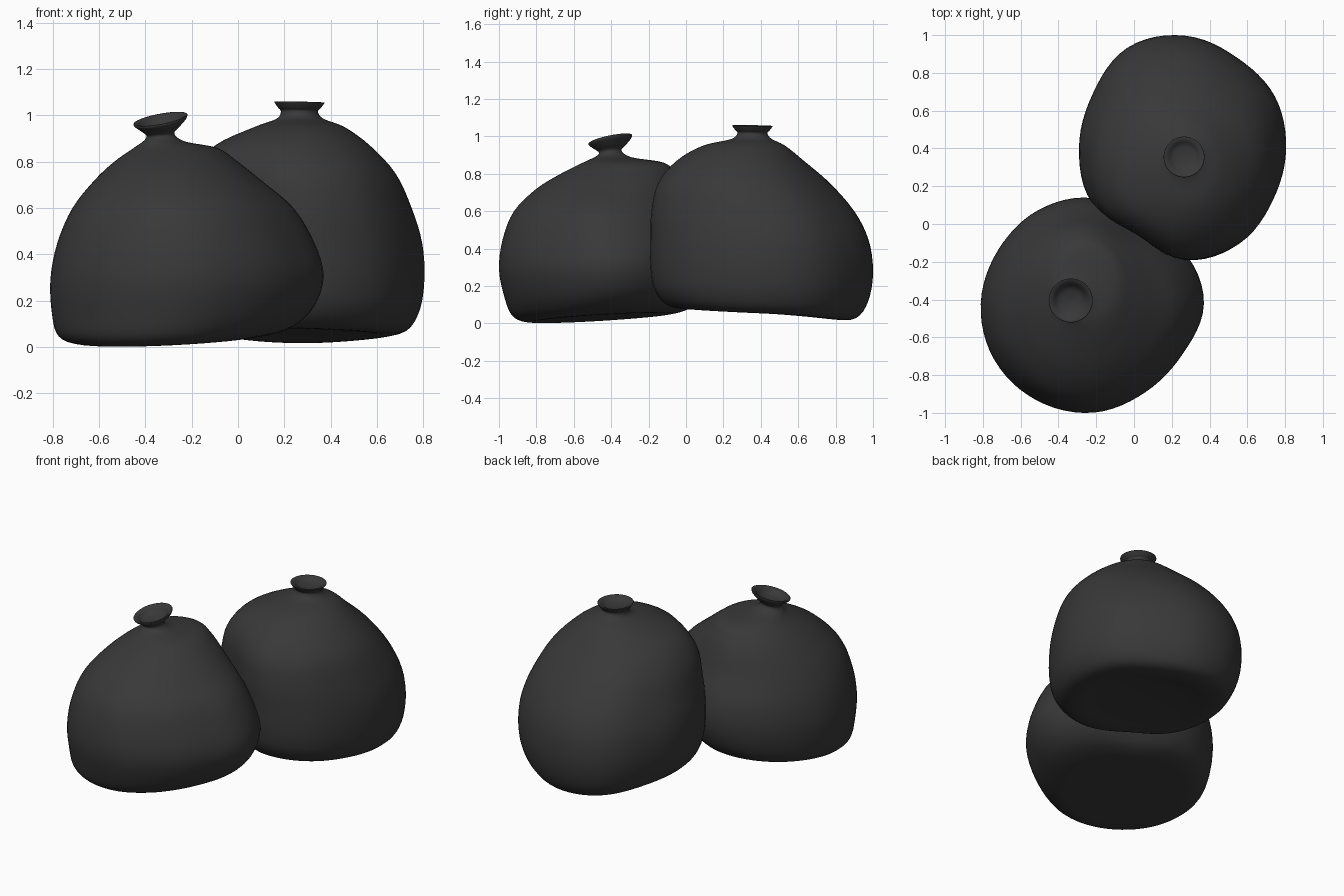
import bpy, bmesh, math

if "Cube" in bpy.data.objects:
    bpy.data.objects.remove(bpy.data.objects["Cube"])

SEG = 72      # points around a sack
SUB = 4       # smooth steps between profile rings


def cr(a, b, c, d, t):
    """Catmull-Rom blend of four values."""
    return 0.5 * (2 * b + (c - a) * t + (2 * a - 5 * b + 4 * c - d) * t * t
                  + (3 * b - a - 3 * c + d) * t ** 3)


def outline(radii):
    """Closed smooth outline from polar radii, scaled to a -1..1 box."""
    n, pts = len(radii), []
    for i in range(SEG):
        f = i * n / SEG
        k = int(f)
        r = cr(*[radii[(k + j) % n] for j in (-1, 0, 1, 2)], f - k)
        a = 2 * math.pi * i / SEG
        pts.append((r * math.cos(a), r * math.sin(a)))
    xs, ys = [p[0] for p in pts], [p[1] for p in pts]
    fit = lambda v, l, h: (2 * v - l - h) / (h - l)
    return [(fit(x, min(xs), max(xs)), fit(y, min(ys), max(ys))) for x, y in pts]


def neck(cx, cy, z, height, throat, rim, tx, ty):
    """Tied neck: throat, flared lip and hollow top."""
    rings = []
    for dz, r in ((-1, throat), (-.6, throat + .45 * (rim - throat)),
                  (-.22, rim * .97), (0, rim), (-.12, rim * .82),
                  (-.55, rim * .55), (-.72, 0.002)):
        k = 1 + min(0, dz) * .5
        rings.append((z + dz * height, cx - r, cx + r, cy - r, cy + r, tx * k, ty * k))
    return rings


def sack(name, radii, body, base_tilt, droop, neck_rings, mat):
    shape = outline(radii)
    rings = []
    for r in body:
        f = max(0, 1 - r[0] / .4)
        rings.append(r + (base_tilt[0] * f, base_tilt[1] * f))
    rings += neck_rings
    # refine the ring stack
    fine, last = [], len(rings) - 1
    for i in range(last):
        q = [rings[min(max(i + j, 0), last)] for j in (-1, 0, 1, 2)]
        for s in range(SUB):
            fine.append([cr(*v, s / SUB) for v in zip(*q)])
    fine.append(rings[-1])
    bm = bmesh.new()
    loops = []
    for z, x0, x1, y0, y1, tx, ty in fine:
        w = min(1, max(0, (x1 - x0 - .45) / .6))
        hx, hy = (x1 - x0) / 2, (y1 - y0) / 2
        sag = droop * max(0, 1 - z / .4)
        loop = []
        for i, (u, v) in enumerate(shape):
            a = 2 * math.pi * i / SEG
            dx = hx * (w * u + (1 - w) * math.cos(a))
            dy = hy * (w * v + (1 - w) * math.sin(a))
            h = z + tx * dx + ty * dy - sag * max(0, dy) ** 2
            loop.append(bm.verts.new(((x0 + x1) / 2 + dx, (y0 + y1) / 2 + dy, max(0, h))))
        loops.append(loop)
    for a, b in zip(loops, loops[1:]):
        for i in range(SEG):
            j = (i + 1) % SEG
            bm.faces.new((a[i], a[j], b[j], b[i]))
    bm.faces.new(loops[0][::-1])
    bm.faces.new(loops[-1])
    for f in bm.faces:
        f.smooth = True
    me = bpy.data.meshes.new(name)
    bm.to_mesh(me)
    bm.free()
    me.materials.append(mat)
    bpy.context.collection.objects.link(bpy.data.objects.new(name, me))


mat = bpy.data.materials.new("dark_plastic")
mat.diffuse_color = (0.04, 0.04, 0.04, 1)
mat.use_nodes = True
mat.node_tree.nodes["Principled BSDF"].inputs["Base Color"].default_value = mat.diffuse_color

# front left sack
sack("front_sack",
     (.58, .55, .495, .56, .575, .575, .59, .60, .595, .58, .545, .54),
     [(.035, -.232, -.228, -.422, -.418),
      (.032, -.55, .0, -.75, -.15),
      (.034, -.69, .12, -.86, -.05),
      (.07, -.775, .24, -.93, .045),
      (.16, -.803, .33, -.97, .11),
      (.30, -.81, .37, -1.0, .14),
      (.45, -.78, .33, -.98, .12),
      (.60, -.715, .24, -.92, .05),
      (.72, -.62, .10, -.80, .0),
      (.80, -.535, .0, -.67, -.05),
      (.86, -.45, -.09, -.55, -.12),
      (.888, -.41, -.23, -.49, -.29)],
     (.05, .065), 0,
     neck(-.335, -.405, .985, .068, .06, .115, .18, .2), mat)

# back right sack
sack("back_sack",
     (.535, .548, .55, .592, .61, .565, .56, .57, .52, .59, .58, .54),
     [(.08, .258, .262, .398, .402),
      (.075, -.02, .52, .12, .66),
      (.064, -.14, .63, -.02, .80),
      (.085, -.22, .73, -.11, .91),
      (.17, -.268, .785, -.17, .975),
      (.30, -.29, .805, -.19, 1.0),
      (.45, -.285, .795, -.19, .975),
      (.60, -.25, .75, -.185, .90),
      (.75, -.20, .68, -.15, .77),
      (.87, -.10, .57, -.05, .63),
      (.95, .07, .46, .09, .53),
      (.985, .165, .37, .24, .46)],
     (-.03, -.05), .18,
     neck(.265, .355, 1.058, .042, .08, .107, -.02, -.02), mat)
